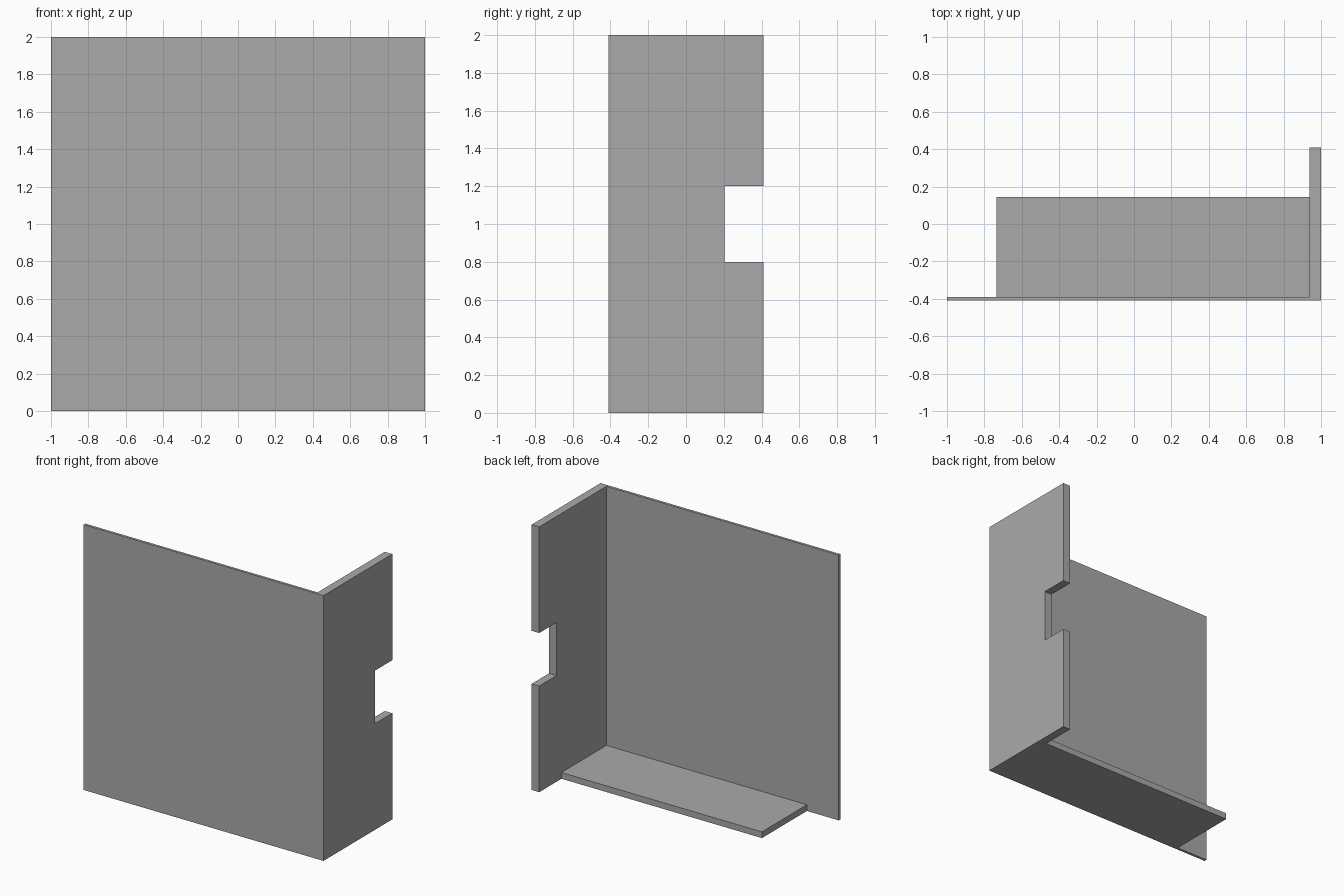
import bpy
import bmesh

cube = bpy.data.objects.get("Cube")
if cube:
    bpy.data.objects.remove(cube, do_unlink=True)

grey = bpy.data.materials.new("plain grey")
grey.use_nodes = True
colour = (0.4, 0.4, 0.4, 1)
grey.diffuse_color = colour
grey.node_tree.nodes["Principled BSDF"].inputs["Base Color"].default_value = colour


def prism(name, outline, bottom, top):
    """Extrude a plan outline between two heights."""
    bm = bmesh.new()
    face = bm.faces.new([bm.verts.new((x, y, bottom)) for x, y in outline])
    extruded = bmesh.ops.extrude_face_region(bm, geom=[face])["geom"]
    verts = [v for v in extruded if isinstance(v, bmesh.types.BMVert)]
    bmesh.ops.translate(bm, verts=verts, vec=(0, 0, top - bottom))
    bmesh.ops.recalc_face_normals(bm, faces=bm.faces)
    mesh = bpy.data.meshes.new(name)
    bm.to_mesh(mesh)
    bm.free()
    mesh.materials.append(grey)
    obj = bpy.data.objects.new(name, mesh)
    bpy.context.collection.objects.link(obj)
    return obj


def rectangle(x0, x1, y0, y1):
    return [(x0, y0), (x1, y0), (x1, y1), (x0, y1)]


FRONT, BACK = -0.41, 0.41
PANEL_BACK = -0.39
WALL_INNER = 0.937

# Thin front panel and thick side wall in one L-shaped piece
walls = prism("front_panel_and_side_wall",
              [(-1, FRONT), (1, FRONT), (1, BACK), (WALL_INNER, BACK),
               (WALL_INNER, PANEL_BACK), (-1, PANEL_BACK)], 0, 2)

# Square notch in the rear edge of the side wall
cutter = prism("notch_cutter", rectangle(0.8, 1.1, 0.204, 0.6), 0.8, 1.2)
cutter.hide_render = True
cutter.hide_viewport = True
cutter.display_type = 'WIRE'
notch = walls.modifiers.new("notch", 'BOOLEAN')
notch.operation = 'DIFFERENCE'
notch.solver = 'EXACT'
notch.object = cutter

# Floor shelf behind the panel
prism("floor_shelf", rectangle(-0.735, WALL_INNER, PANEL_BACK, 0.145), 0, 0.047)
